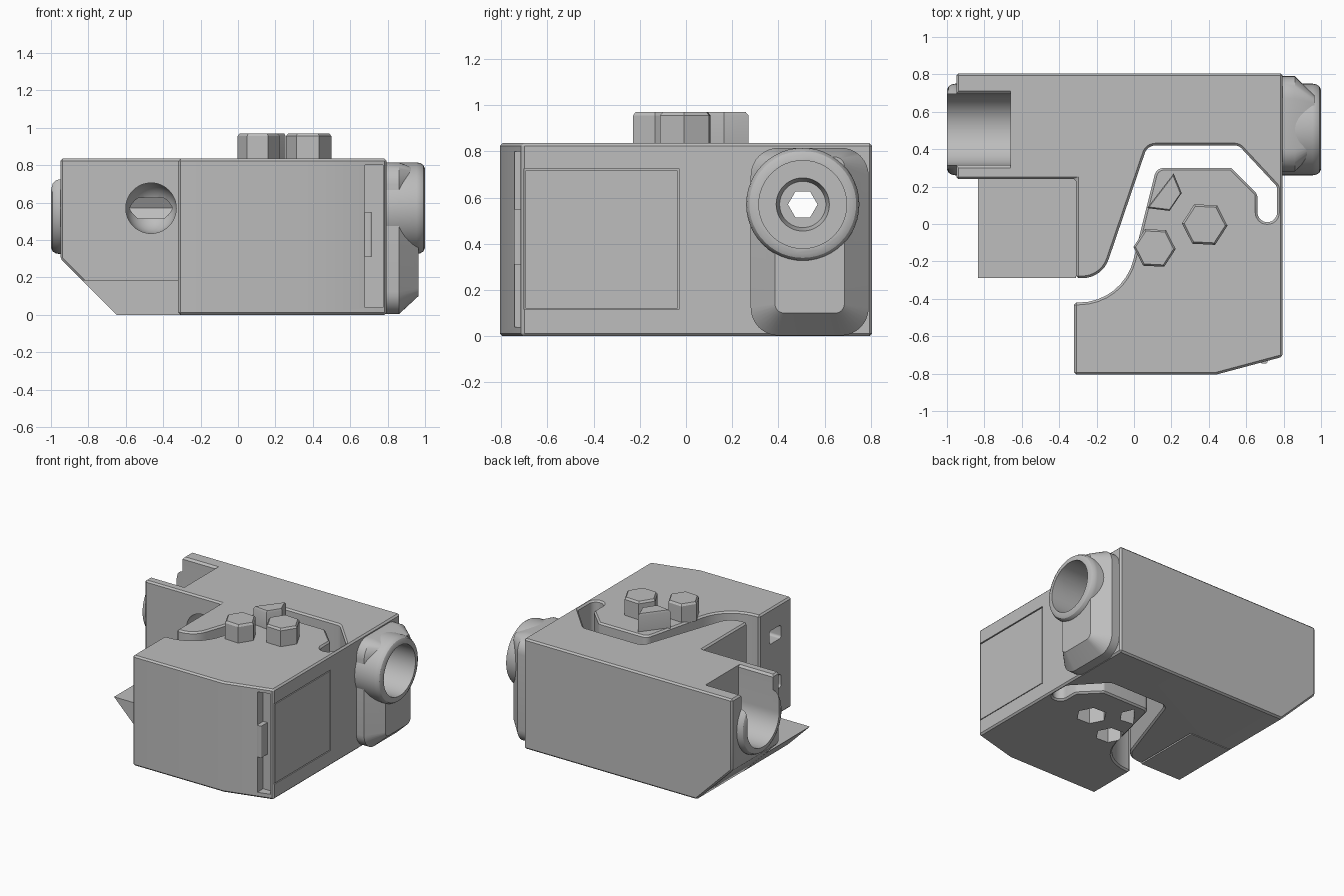
import bpy, bmesh, math
from mathutils import Vector

cube = bpy.data.objects.get("Cube")
if cube:
    bpy.data.objects.remove(cube, do_unlink=True)

GREY = bpy.data.materials.new("plain grey")
GREY.use_nodes = True
GREY.diffuse_color = (0.51, 0.51, 0.51, 1)
for node in GREY.node_tree.nodes:
    if node.type == 'BSDF_PRINCIPLED':
        node.inputs["Base Color"].default_value = (0.51, 0.51, 0.51, 1)


def rounded(corners, steps=8):
    """Outline from (x, y) or (x, y, fillet radius) corners."""
    out = []
    for i, c in enumerate(corners):
        p = Vector(c[:2])
        r = c[2] if len(c) > 2 else 0
        if not r:
            out.append(p)
            continue
        u = (Vector(corners[i - 1][:2]) - p).normalized()
        v = (Vector(corners[(i + 1) % len(corners)][:2]) - p).normalized()
        half = u.angle(v) / 2
        centre = p + (u + v).normalized() * (r / math.sin(half))
        t = r / math.tan(half)
        a, b = p + u * t - centre, p + v * t - centre
        start = math.atan2(a.y, a.x)
        sweep = math.atan2(a.x * b.y - a.y * b.x, a.dot(b))
        for k in range(steps + 1):
            ang = start + sweep * k / steps
            out.append(centre + Vector((math.cos(ang), math.sin(ang))) * r)
    return out


def rect(x0, x1, y0, y1, r=0):
    return rounded([(x0, y0, r), (x1, y0, r), (x1, y1, r), (x0, y1, r)])


def circle(x, y, r, n=48, turn=0):
    return [Vector((x + r * math.cos(turn + math.tau * i / n),
                    y + r * math.sin(turn + math.tau * i / n))) for i in range(n)]


def scaled(loop, f):
    mid = sum(loop, Vector((0, 0))) / len(loop)
    return [mid + (p - mid) * f for p in loop]


def loft_bm(axis, sections):
    """Solid through (outline, height) sections stacked along an axis."""
    place = {'x': lambda p, h: (h, p.x, p.y),
             'y': lambda p, h: (p.x, h, p.y),
             'z': lambda p, h: (p.x, p.y, h)}[axis]
    bm = bmesh.new()
    rings = [[bm.verts.new(place(p, h)) for p in loop] for loop, h in sections]
    n = len(rings[0])
    for low, high in zip(rings, rings[1:]):
        for i in range(n):
            j = (i + 1) % n
            bm.faces.new((low[i], low[j], high[j], high[i]))
    bm.faces.new(rings[0])
    bm.faces.new(rings[-1])
    bmesh.ops.recalc_face_normals(bm, faces=bm.faces)
    return bm


def finish(name, bm):
    mesh = bpy.data.meshes.new(name)
    bm.to_mesh(mesh)
    bm.free()
    mesh.materials.append(GREY)
    ob = bpy.data.objects.new(name, mesh)
    bpy.context.scene.collection.objects.link(ob)
    return ob


def loft(name, axis, *sections):
    return finish(name, loft_bm(axis, sections))


def prism(name, axis, loop, low, high):
    return loft(name, axis, (loop, low), (loop, high))


def cut(target, cutters):
    bpy.context.view_layer.objects.active = target
    for c in cutters:
        mod = target.modifiers.new("cut", 'BOOLEAN')
        mod.operation, mod.solver, mod.object = 'DIFFERENCE', 'EXACT', c
        bpy.ops.object.modifier_apply(modifier=mod.name)


# Main body: two jaws joined by a thin flexing wall at the end of a slot
TOP = 0.835
outline = rounded([
    (-0.32, -0.805), (0.44, -0.805), (0.795, -0.71), (0.795, 0.805),
    (-0.95, 0.805), (-0.95, 0.24), (-0.31, 0.24), (-0.31, -0.29),
    (-0.17, -0.29, 0.15), (0.072, 0.42, 0.06), (0.56, 0.42, 0.05),
    (0.765, 0.2, 0.03), (0.765, 0.01, 0.052), (0.66, 0.01, 0.052),
    (0.66, 0.16), (0.52, 0.3, 0.02), (0.12, 0.3, 0.05),
    (-0.06, -0.42, 0.3), (-0.32, -0.42)])
bm = loft_bm('z', [(outline, 0), (outline, TOP)])
bmesh.ops.bisect_plane(bm, geom=bm.verts[:] + bm.edges[:] + bm.faces[:],
                       plane_co=(-0.65, 0, 0), plane_no=(-1, 0, -1), clear_outer=True)
bmesh.ops.holes_fill(bm, edges=bm.edges[:], sides=0)
bmesh.ops.recalc_face_normals(bm, faces=bm.faces)
sharp = [e for e in bm.edges if len(e.link_faces) == 2
         and e.calc_face_angle() > math.radians(30)]
bmesh.ops.bevel(bm, geom=sharp, offset=0.012, segments=1, affect='EDGES',
                profile=0.5, clamp_overlap=False)
body = finish("clamp_body", bm)

# Low wedge shelf beside the rear jaw
prism("wedge_shelf", 'y', [Vector(p) for p in
      ((-0.31, 0), (-0.65, 0), (-0.835, 0.185), (-0.31, 0.185))], -0.29, 0.245)

# Right mount and its round collar, left collar
MY, MZ = 0.505, 0.57
base = rect(0.28, 0.79, 0.003, 0.815, 0.12)
mount = loft("right_mount", 'x', (base, 0.785), (base, 0.86),
             (rect(0.385, 0.685, 0.1, 0.775, 0.04), 0.965))


def collar(name, inner, side):
    rim = ((0.245, inner), (0.245, 0.955), (0.241, 0.975), (0.231, 0.991), (0.212, 1.0))
    return loft(name, 'x', *[(circle(MY, MZ, r), side * x) for r, x in rim])


right_collar = collar("right_collar", 0.785, 1)
left_collar = collar("left_collar", 0.945, -1)

# Bores, channel and pockets
bore = prism("cut_bore", 'x', circle(MY, MZ, 0.19), 0.7, 1.1)
seat = loft("cut_screw_seat", 'x', (circle(MY, MZ, 0.1), 0.64), (circle(MY, MZ, 0.12), 0.72))
hex_bore = prism("cut_hex_bore", 'x', circle(MY, MZ, 0.064, 6), -0.8, 0.8)
channel = prism("cut_channel", 'x', rounded([
    (0.295, 1), (0.295, 0.84), (0.315, 0.82), (0.315, 0.38, 0.189),
    (0.695, 0.38, 0.189), (0.695, 0.82), (0.715, 0.84), (0.715, 1)], 16), -1.1, -0.66)
dome = [(circle(-0.465, MZ, 0.135), 0.1)]
for k in range(8):
    a = math.radians(k * 12)
    dome.append((circle(-0.465, MZ, 0.135 * math.cos(a)), 0.37 + 0.135 * math.sin(a)))
socket = loft("cut_ball_socket", 'y', *dome)
slots = [prism("cut_slot", 'x', rect(-0.68, -0.54, z - 0.05, z + 0.05, 0.02), -0.4, -0.22)
         for z in (0.25, 0.62)]
corner = prism("cut_corner", 'z', rect(0.68, 0.775, -0.9, -0.67), 0.04, 0.8)
door_gap = prism("cut_door", 'x', rect(-0.7, -0.03, 0.115, 0.725), 0.785, 0.9)

# Hexagonal pegs on top, with matching holes below
pegs = [circle(0.378, -0.003, 0.122, 6, -0.05), circle(0.11, -0.128, 0.113, 6, -0.05),
        [Vector(p) for p in ((0.07, 0.085), (0.19, 0.07), (0.255, 0.165), (0.212, 0.27))]]
peg_holes = []
for loop in pegs:
    loft("hex_peg", 'z', (loop, TOP - 0.01), (loop, 0.955), (scaled(loop, 0.9), 0.97))
    peg_holes.append(prism("cut_peg_hole", 'z', scaled(loop, 0.88), -0.1, 0.15))

cutters = [bore, seat, hex_bore, channel, socket, corner, door_gap] + slots + peg_holes
cut(body, cutters)
cut(mount, [bore])
cut(right_collar, [bore])
cut(left_collar, [channel])
for c in cutters:
    bpy.data.objects.remove(c, do_unlink=True)

# Side door and its latch
prism("side_door", 'x', rect(-0.694, -0.036, 0.121, 0.717), 0.784, 0.794)
prism("door_latch", 'z', rect(0.675, 0.715, -0.745, -0.66, 0.01), 0.31, 0.55)

# Smooth the round surfaces, keep the edges crisp
bpy.ops.object.select_all(action='DESELECT')
for ob in bpy.context.scene.objects:
    if ob.type == 'MESH' and GREY.name in ob.data.materials:
        ob.select_set(True)
        bpy.context.view_layer.objects.active = ob
bpy.ops.object.shade_smooth_by_angle(angle=math.radians(30))
